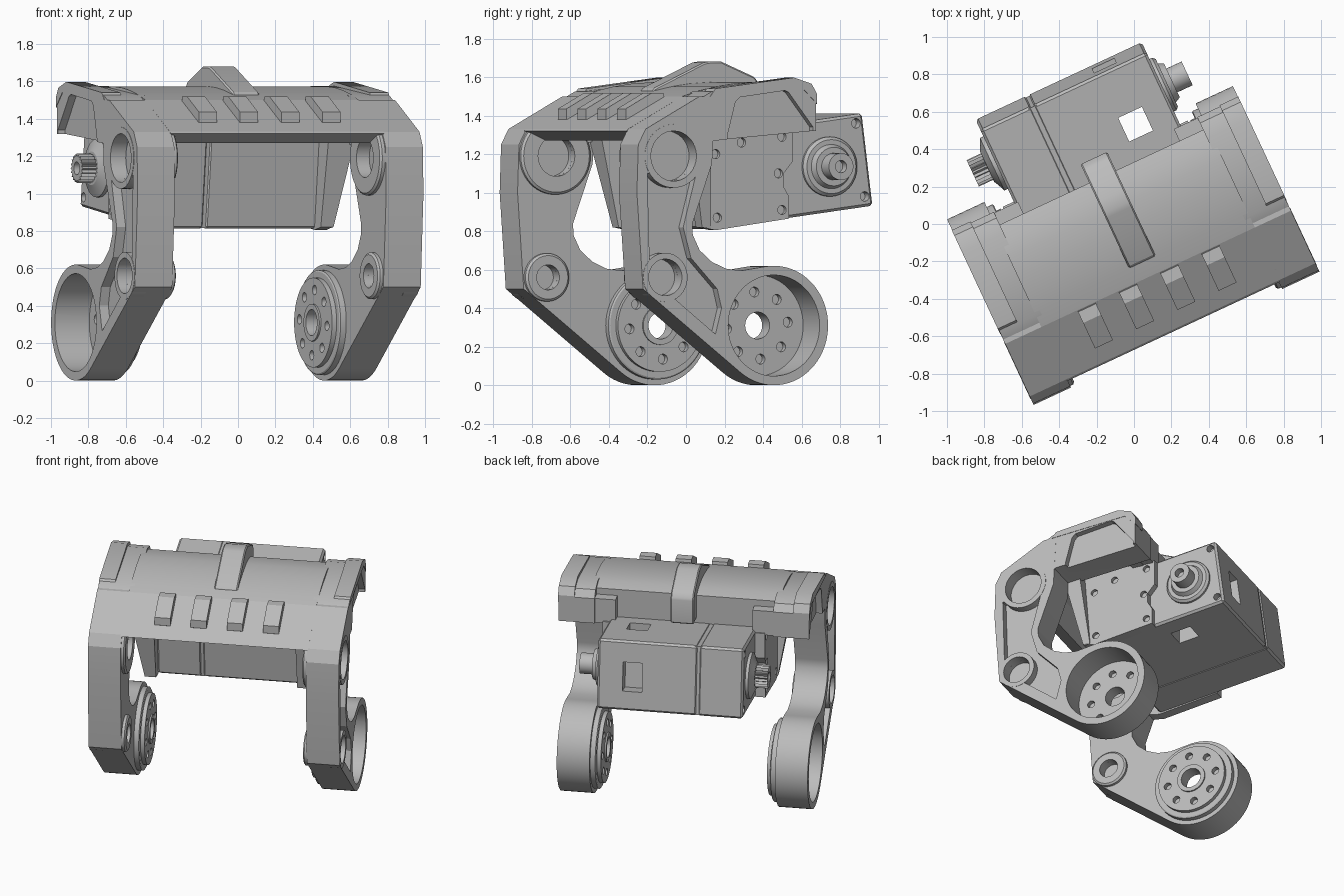
import bpy, bmesh, math
from mathutils import Matrix

cube = bpy.data.objects.get("Cube")
if cube:
    bpy.data.objects.remove(cube, do_unlink=True)

grey = bpy.data.materials.new("plain grey")
grey.use_nodes = True
grey.diffuse_color = (0.5, 0.5, 0.5, 1)
grey.node_tree.nodes["Principled BSDF"].inputs["Base Color"].default_value = (0.5, 0.5, 0.5, 1)
parts = []


def finish(name, bm, keep=True):
    bmesh.ops.remove_doubles(bm, verts=bm.verts, dist=1e-5)
    bmesh.ops.recalc_face_normals(bm, faces=bm.faces)
    mesh = bpy.data.meshes.new(name)
    bm.to_mesh(mesh)
    bm.free()
    mesh.materials.append(grey)
    obj = bpy.data.objects.new(name, mesh)
    bpy.context.collection.objects.link(obj)
    if keep:
        parts.append(obj)
    return obj


def prism(name, outline, x0, x1, keep=True):
    """Side outline (y, z) extruded along x."""
    bm = bmesh.new()
    face = bm.faces.new([bm.verts.new((x0, y, z)) for y, z in outline])
    ext = bmesh.ops.extrude_face_region(bm, geom=[face])
    moved = [g for g in ext["geom"] if isinstance(g, bmesh.types.BMVert)]
    bmesh.ops.translate(bm, verts=moved, vec=(x1 - x0, 0, 0))
    return finish(name, bm, keep)


def lathe(name, y, z, profile, keep=True, n=48):
    """Closed (x, radius) profile turned about an axis along x."""
    bm = bmesh.new()
    rings = []
    for i in range(n):
        a = math.tau * i / n
        rings.append([bm.verts.new((x, y + r * math.cos(a), z + r * math.sin(a))) for x, r in profile])
    m = len(profile)
    for i in range(n):
        a, b = rings[i], rings[(i + 1) % n]
        for j in range(m):
            k = (j + 1) % m
            if profile[j][1] + profile[k][1] > 0:
                quad = [a[j], a[k], b[k], b[j]]
                if profile[j][1] == 0:
                    quad = [a[j], a[k], b[k]]
                elif profile[k][1] == 0:
                    quad = [a[j], a[k], b[j]]
                bm.faces.new(quad)
    return finish(name, bm, keep)


def apply(obj, mod):
    bpy.context.view_layer.objects.active = obj
    bpy.ops.object.modifier_apply(modifier=mod.name)


def cut(obj, cutters):
    for c in cutters:
        mod = obj.modifiers.new("cut", "BOOLEAN")
        mod.operation, mod.solver, mod.object = "DIFFERENCE", "EXACT", c
        apply(obj, mod)
        bpy.data.objects.remove(c, do_unlink=True)


def hole(y, z, r, x0, x1, n=32):
    return lathe("cutter", y, z, [(x0, 0), (x0, r), (x1, r), (x1, 0)], False, n)


def bevel(obj, width):
    mod = obj.modifiers.new("bevel", "BEVEL")
    mod.width, mod.segments = width, 1
    apply(obj, mod)


def mirror(*objs):
    for o in objs:
        apply(o, o.modifiers.new("mirror", "MIRROR"))


# Legs with round cup ends, pockets and blind holes
FOOT = (0.135, 0.31)
UP, LOW = (-0.44, 1.19), (-0.488, 0.56)
arc = [(FOOT[0] + 0.31 * math.cos(math.radians(a)), FOOT[1] + 0.31 * math.sin(math.radians(a)))
       for a in range(-128, 101, 6)]
leg = prism("leg", [(-0.6, 1.33), (-0.642, 1.25), (-0.65, 1.0), (-0.615, 0.5)] + arc +
            [(-0.05, 0.595), (-0.14, 0.605), (-0.22, 0.64), (-0.29, 0.7), (-0.33, 0.78), (-0.332, 0.84),
             (-0.22, 1.15), (-0.2, 1.5), (-0.29, 1.5)], 0.623, 0.843)
pocket = prism("cutter", [(-0.59, 1.1), (-0.575, 0.56), (-0.2, 0.265), (-0.165, 0.4), (-0.19, 0.5),
                          (-0.34, 0.66), (-0.385, 0.82), (-0.31, 1.1)], 0.79, 0.9, False)
cut(leg, [pocket, hole(*FOOT, 0.262, 0.5, 0.95, 64),
          hole(*UP, 0.13, 0.755, 0.95), hole(*LOW, 0.095, 0.755, 0.95),
          hole(*UP, 0.105, 0.5, 0.67), hole(*LOW, 0.065, 0.5, 0.67)])

# Collars around the leg holes
collars = []
for label, c, ro, ri, rin, hin in (("upper", UP, 0.165, 0.13, 0.2, 0.105), ("lower", LOW, 0.127, 0.095, 0.125, 0.065)):
    collars.append(lathe(label + "_outer_collar", *c, [(0.76, ri), (0.76, ro), (0.845, ro), (0.845, ri)]))
    collars.append(lathe(label + "_inner_collar", *c, [(0.64, hin), (0.64, rin), (0.605, rin), (0.595, rin - 0.012), (0.595, hin)]))

# Stepped foot discs with a ring of blind holes on both faces
disc = lathe("foot_disc", *FOOT, [(0.64, 0.07), (0.64, 0.28), (0.59, 0.28), (0.585, 0.272), (0.585, 0.24), (0.558, 0.24),
                                  (0.558, 0.1), (0.548, 0.1), (0.548, 0.07)], n=64)
angles = [math.tau * i / 8 + 0.1 for i in range(8)]
cut(disc, [hole(FOOT[0] + 0.175 * math.cos(a), FOOT[1] + 0.175 * math.sin(a), 0.026, x0, x1, 16)
           for a in angles for x0, x1 in ((0.5, 0.592), (0.606, 0.7))])

# Side cheeks with a shallow sloped recess, rear blocks and raised edge strips
cheek = prism("side_cheek", [(-0.3, 1.25), (-0.3, 1.48), (-0.22, 1.525), (0.25, 1.575), (0.34, 1.55),
                             (0.375, 1.5), (0.375, 1.32), (-0.2, 1.27)], 0.6, 0.842)
cut(cheek, [prism("cutter", [(-0.14, 1.2), (-0.13, 1.3), (-0.085, 1.47), (-0.06, 1.495), (0.2, 1.53), (0.22, 1.52),
                             (0.36, 1.34), (0.36, 1.2)], 0.8, 0.95, False)])
strip = prism("edge_strip", [(-0.23, 1.5), (-0.2, 1.54), (0.25, 1.597), (0.35, 1.565), (0.382, 1.51), (0.382, 1.46),
                             (0.3, 1.54)], 0.735, 0.845)
block = prism("rear_block", [(0.25, 1.325), (0.25, 1.5), (0.37, 1.5), (0.37, 1.325)], 0.46, 0.62)

# Curved top cover
cover = prism("top_cover", [(-0.61, 1.32), (-0.5, 1.27), (-0.4, 1.36), (-0.2, 1.44), (0.22, 1.48), (0.22, 1.32),
                            (0.3, 1.32), (0.3, 1.545), (0.22, 1.565), (0.12, 1.573), (0.0, 1.565), (-0.1, 1.55),
                            (-0.2, 1.528), (-0.29, 1.5), (-0.6, 1.331)], -0.63, 0.63)

# Strap over the middle and the four front tabs
strap = prism("centre_strap", [(-0.21, 1.5), (-0.2, 1.54), (0.09, 1.675), (0.12, 1.68), (0.19, 1.68), (0.38, 1.6),
                               (0.41, 1.56), (0.41, 1.38), (0.28, 1.38), (0.28, 1.5)], -0.072, 0.085)
bevel(strap, 0.008)
for i in range(4):
    x = -0.365 + i * 0.243
    prism("front_tab", [(-0.29, 1.46), (-0.3, 1.518), (-0.365, 1.518), (-0.515, 1.435), (-0.515, 1.38), (-0.47, 1.35)],
          x - 0.053, x + 0.053)

# Actuator body in two shells around a core, leaving a thin seam
BODY = [(-0.06, 0.81), (0.865, 0.932), (0.803, 1.412), (-0.12, 1.29)]
MID = (0.37, 1.11)
left = prism("actuator_left_shell", BODY, -0.48, -0.178)
right = prism("actuator_right_shell", BODY, -0.172, 0.5)
core = prism("actuator_core", [(MID[0] + (y - MID[0]) * 0.985, MID[1] + (z - MID[1]) * 0.985) for y, z in BODY],
             -0.2, -0.15)
bevel(left, 0.014)
bevel(right, 0.014)
window = prism("cutter", [(0.41, 0.7), (0.55, 0.7), (0.55, 1.6), (0.41, 1.6)], 0.215, 0.355, False)
slot = prism("cutter", [(0.75, 1.05), (0.95, 1.08), (0.92, 1.28), (0.72, 1.25)], 0.2, 0.33, False)
corners = [(0.765, 1.36), (0.815, 0.98)]
cut(right, [window, slot] + [hole(y, z, 0.025, 0.45, 0.6, 16) for y, z in corners])
cut(left, [hole(y, z, 0.025, -0.6, -0.43, 16) for y, z in corners])

# Screw plates that carry the actuator
plate = prism("mounting_plate", [(-0.25, 1.34), (-0.14, 0.82), (-0.06, 0.805), (0.36, 0.865), (0.36, 0.98), (0.33, 1.03),
                                 (0.33, 1.1), (0.38, 1.16), (0.38, 1.34)], 0.475, 0.545)
cut(plate, [hole(y, z, 0.024, 0.52, 0.6, 16) for y, z in
            [(-0.06, 1.2), (0.088, 1.26), (0.32, 1.29), (0.3, 1.1), (0.32, 0.91), (-0.05, 0.87)]])

# Gussets that splay outward from the plates up to the legs
gusset = prism("splayed_gusset", [(-0.25, 1.34), (-0.14, 0.82), (-0.09, 0.815), (-0.13, 1.34)], 0.5, 0.55)
for v in gusset.data.vertices:
    if v.co.x > 0.52 and v.co.z > 1:
        v.co.x = 0.64
mirror(leg, disc, cheek, strip, block, plate, gusset, *collars)

# Output shaft on one end, toothed gear on the other
AXIS = (0.61, 1.135)
lathe("output_shaft", *AXIS, [(0.45, 0), (0.45, 0.155), (0.515, 0.155), (0.53, 0.14), (0.53, 0.115), (0.56, 0.1),
                              (0.56, 0.07), (0.65, 0.07), (0.65, 0.032), (0.6, 0.032), (0.6, 0)])
lathe("gear_collar", *AXIS, [(-0.45, 0), (-0.45, 0.155), (-0.5, 0.155), (-0.515, 0.12), (-0.53, 0.09), (-0.53, 0)])
teeth = 20
gear = prism("drive_gear", [(AXIS[0] + r * math.cos(a), AXIS[1] + r * math.sin(a)) for i in range(teeth * 2)
                            for r, a in [((0.078, 0.062)[i % 2], math.pi * i / teeth)]], -0.615, -0.52)
cut(gear, [hole(*AXIS, 0.035, -0.7, -0.58, 24)])

# Shade and turn the whole assembly
place = Matrix.Rotation(math.radians(25), 4, "Z") @ Matrix.Translation((-0.052, 0, 0))
for obj in parts:
    bpy.ops.object.select_all(action="DESELECT")
    obj.matrix_world = place
    obj.select_set(True)
    bpy.context.view_layer.objects.active = obj
    bpy.ops.object.shade_smooth_by_angle(angle=math.radians(10 if obj == cover else 25))
